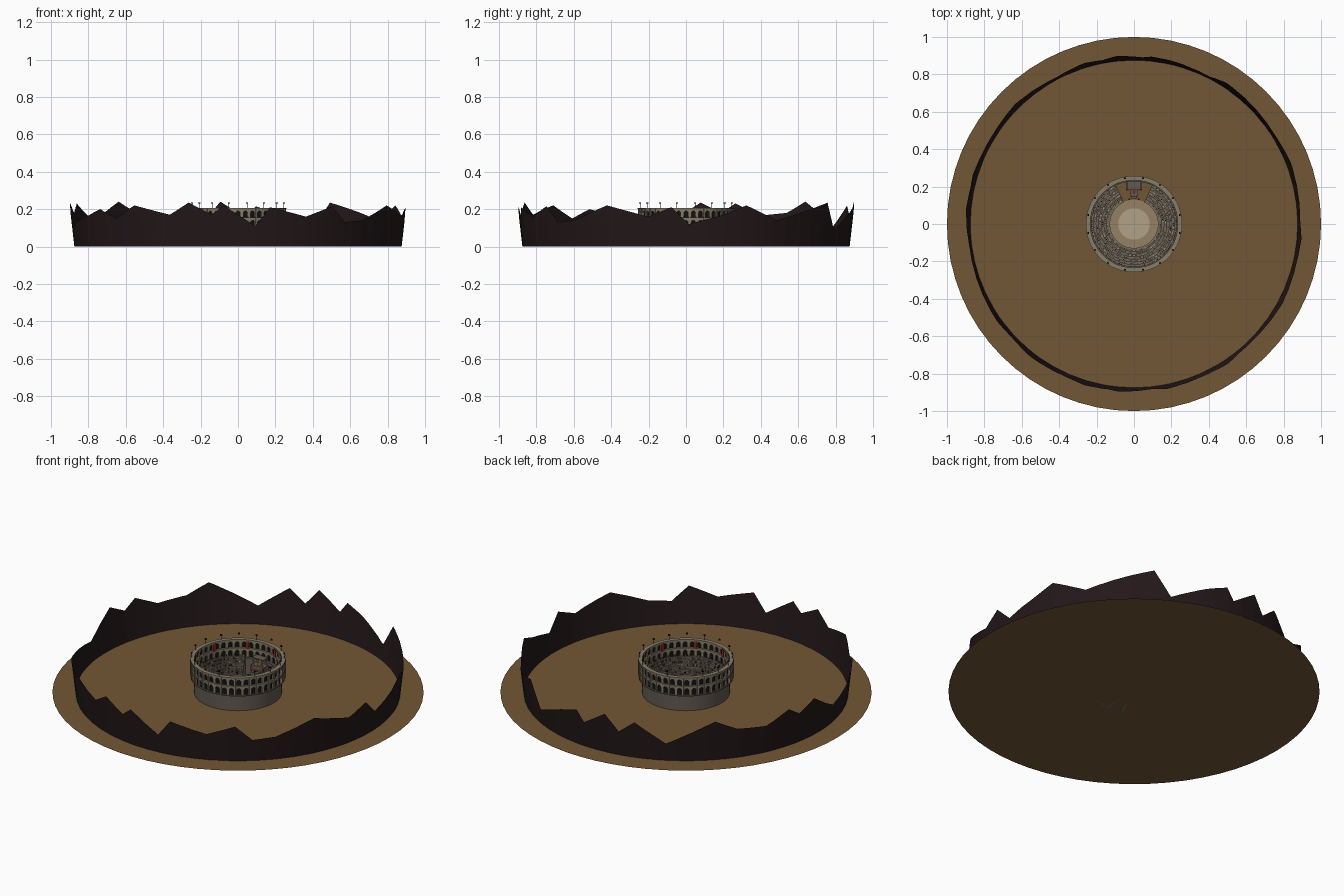
import bpy, bmesh, random
from math import sin, cos, pi, radians, tau
from mathutils import Matrix

if "Cube" in bpy.data.objects:
    bpy.data.objects.remove(bpy.data.objects["Cube"])

random.seed(4)
MATS = {}
COLS = dict(ground=(.17, .095, .037), rock=(.017, .009, .010), stone=(.24, .205, .14),
            base=(.12, .10, .08), seat=(.16, .13, .095), sand=(.30, .22, .13),
            dark=(.006, .006, .006), red=(.25, .015, .012), wood=(.05, .028, .014),
            pale=(.45, .36, .25), gold=(.5, .3, .06))


def finish(name, bm, col):
    me = bpy.data.meshes.new(name)
    bmesh.ops.remove_doubles(bm, verts=bm.verts, dist=1e-6)
    bmesh.ops.recalc_face_normals(bm, faces=bm.faces)
    bm.to_mesh(me)
    bm.free()
    if col not in MATS:
        MATS[col] = bpy.data.materials.new(col)
        MATS[col].diffuse_color = (*COLS[col], 1)
    me.materials.append(MATS[col])
    ob = bpy.data.objects.new(name, me)
    bpy.context.collection.objects.link(ob)
    return ob


def polar(r, a, z):
    return (r * cos(a), r * sin(a), z)


def disc(name, r, z, n, col):
    bm = bmesh.new()
    bm.faces.new([bm.verts.new(polar(r, tau * i / n, z)) for i in range(n)])
    return finish(name, bm, col)


def sweep(name, prof, col, a0=0, a1=360, n=72, closed=True):
    """Turn an (r, z) profile about z; partial turns get end caps."""
    bm = bmesh.new()
    rows = [[bm.verts.new(polar(r, radians(a0 + (a1 - a0) * i / n), z)) for r, z in prof]
            for i in range(n + 1)]
    m = len(prof)
    for p, q in zip(rows, rows[1:]):
        for j in range(m if closed else m - 1):
            k = (j + 1) % m
            bm.faces.new((p[j], p[k], q[k], q[j]))
    if a1 - a0 < 360 and closed:
        bm.faces.new(rows[0])
        bm.faces.new(rows[-1])
    return finish(name, bm, col)


def add_box(bm, r, a, z, sx, sy, sz):
    """Box standing at height z, its x axis pointing outwards at angle a."""
    mat = (Matrix.Rotation(a, 4, 'Z') @ Matrix.Translation((r, 0, z + sz / 2))
           @ Matrix.Diagonal((sx, sy, sz, 1)))
    bmesh.ops.create_cube(bm, size=1, matrix=mat)


def boxes(name, items, col):
    bm = bmesh.new()
    for it in items:
        add_box(bm, *it)
    return finish(name, bm, col)


# Desert ground
disc("desert_ground", 1, 0, 64, "ground")

# Jagged mountain ring: clockwise bearing (deg) and peak height
RIDGE = [(-80, .16), (-63, .115), (-58, .155), (-50, .235), (-43, .18), (-38, .23), (-29, .165),
         (-18, .18), (-10, .24), (7, .105), (18, .22), (24, .147), (29, .24), (38, .15), (41, .215),
         (49, .173), (62, .09), (68, .235), (82, .18), (92, .14), (104, .22), (112, .17), (124, .12),
         (130, .21), (138, .16), (153, .22), (167, .14), (175, .13), (181, .215), (191, .16),
         (204, .21), (209, .11), (220, .22), (224, .17), (232, .235), (239, .17), (253, .22),
         (262, .15), (270, .2), (280, .16)]


def ridge(b):
    for (b0, h0), (b1, h1) in zip(RIDGE, RIDGE[1:]):
        if b0 <= b <= b1:
            return h0 + (h1 - h0) * (b - b0) / (b1 - b0)


bm = bmesh.new()
bear = sorted(set([b for b, _ in RIDGE] + list(range(-80, 281, 6))))
cols = []
for b in bear:
    a, h = radians(125 - b), ridge(b)
    cols.append([bm.verts.new(polar(.875 + .115 * z, a, z)) for z in (0, h * .5, h)])
for p, q in zip(cols, cols[1:]):
    for j in (0, 1):
        bm.faces.new((p[j], q[j], q[j + 1], p[j + 1]))
finish("mountain_ring", bm, "rock")

# Outer foundation wall and ledge under the arcade
sweep("foundation_wall", [(.236, 0), (.236, .094), (.256, .094), (.256, .1), (.228, .1), (.228, 0)], "base")

# Two-storey arcade with arched openings
BAYS = 40


def arcade(name, z0, z1):
    bm = bmesh.new()
    step = tau / BAYS
    w, top = .29, z1 - .021
    sill = z0 + .002
    arch = [(-w, sill)] + [(-w * cos(pi * t / 6), top + .011 * sin(pi * t / 6)) for t in range(7)] + [(w, sill)]
    frame = [(-.5, sill), (-.5, top)] + [(-.5 + t / 4, z1) for t in range(5)] + [(.5, top), (.5, sill)]
    for i in range(BAYS):
        rings = []
        for r in (.238, .254):
            rings.append([[bm.verts.new(polar(r, (i + u) * step, z)) for u, z in line]
                          for line in (arch, frame)])
        (ia, fa), (ib, fb) = rings
        for j in range(len(arch) - 1):
            bm.faces.new((ia[j], ia[j + 1], fa[j + 1], fa[j]))
            bm.faces.new((ib[j], ib[j + 1], fb[j + 1], fb[j]))
            bm.faces.new((ia[j], ia[j + 1], ib[j + 1], ib[j]))
    return finish(name, bm, "stone")


for k, (z0, z1) in enumerate([(.1, .15), (.155, .2)]):
    arcade(f"arcade_storey_{k + 1}", z0, z1)
    sweep(f"cornice_{k + 1}", [(.234, z1), (.258, z1), (.258, z1 + .005), (.234, z1 + .005)], "stone")
    boxes(f"half_columns_{k + 1}", [(.255, tau * (i + .5) / BAYS, z0, .006, .007, z1 - z0)
                                    for i in range(BAYS)], "stone")
sweep("arcade_shadow_wall", [(.246, .1), (.246, .2)], "dark", closed=False)

# Stepped seating with a gap at the back for the royal box
GAP = 25
TIERS = 7
R0, R1, Z0, Z1 = .132, .23, .035, .112
prof = [(R0, 0)]
seats = []
for t in range(TIERS):
    r, r2 = (R0 + (R1 - R0) * (t + d) / TIERS for d in (0, 1))
    z = Z0 + (Z1 - Z0) * t / (TIERS - 1)
    prof += [(r, z), (r2, z)]
    seats.append(((r + r2) / 2, z))
prof.append((R1, 0))
sweep("seating_tiers", prof, "seat", 90 + GAP, 450 - GAP)
sweep("podium_rail", [(.128, 0), (.133, 0), (.133, .043), (.128, .043)], "stone", 90 + GAP, 450 - GAP)

# Spectators scattered along the tiers
crowd = {"pale": [], "wood": [], "seat": []}
for r, z in seats:
    n = int(r * 520)
    for i in range(n):
        if random.random() < .75:
            a = radians(92 + GAP + (356 - 2 * GAP) * i / n)
            crowd[random.choice(list(crowd))].append((r + .002, a, z, .005, .006, random.uniform(.007, .010)))
for c, items in crowd.items():
    boxes("spectators_" + c, items, c)

# Arena floor
disc("arena_floor", .13, .001, 64, "sand")
disc("arena_centre", .084, .003, 48, "pale")

# Royal box: platform, steps, pillars, canopy, throne
B = pi / 2
boxes("royal_platform", [(.207, B, 0, .05, .085, .085), (.165, B, 0, .035, .045, .06),
                         (.142, B, 0, .012, .03, .035)], "base")
boxes("royal_pillars", [(r, B + s * .03 / r, .085, .006, .006, .04) for r in (.188, .224) for s in (-1, 1)], "pale")
boxes("royal_canopy", [(.206, B, .125, .046, .074, .004)], "base")
boxes("royal_drapes", [(.182, B + s * .2, .05, .002, .012, .032) for s in (-1, 1)]
      + [(.172, B, .06, .016, .018, .003)], "red")
boxes("throne", [(.2, B, .085, .014, .016, .01), (.208, B, .085, .003, .016, .028)], "gold")
boxes("gate_posts", [(.135, B + s * .19, 0, .008, .008, .05) for s in (-1, 1)], "wood")

# Hanging banners inside the arcade
boxes("banners", [(.234, tau * (i + .5) / 8, .15, .002, .02, .045) for i in range(8)], "red")

# Torch poles around the rim
ang = [tau * (i + .5) / 16 for i in range(16)]
boxes("torch_poles", [(.25, a, .204, .0018, .0018, .026) for a in ang], "wood")
boxes("torch_bowls", [(.25, a, .229, .009, .009, .007) for a in ang], "dark")

for m in bpy.data.materials:
    if m.users and not m.is_grease_pencil:
        m.use_nodes = True
        m.node_tree.nodes["Principled BSDF"].inputs["Base Color"].default_value = m.diffuse_color
